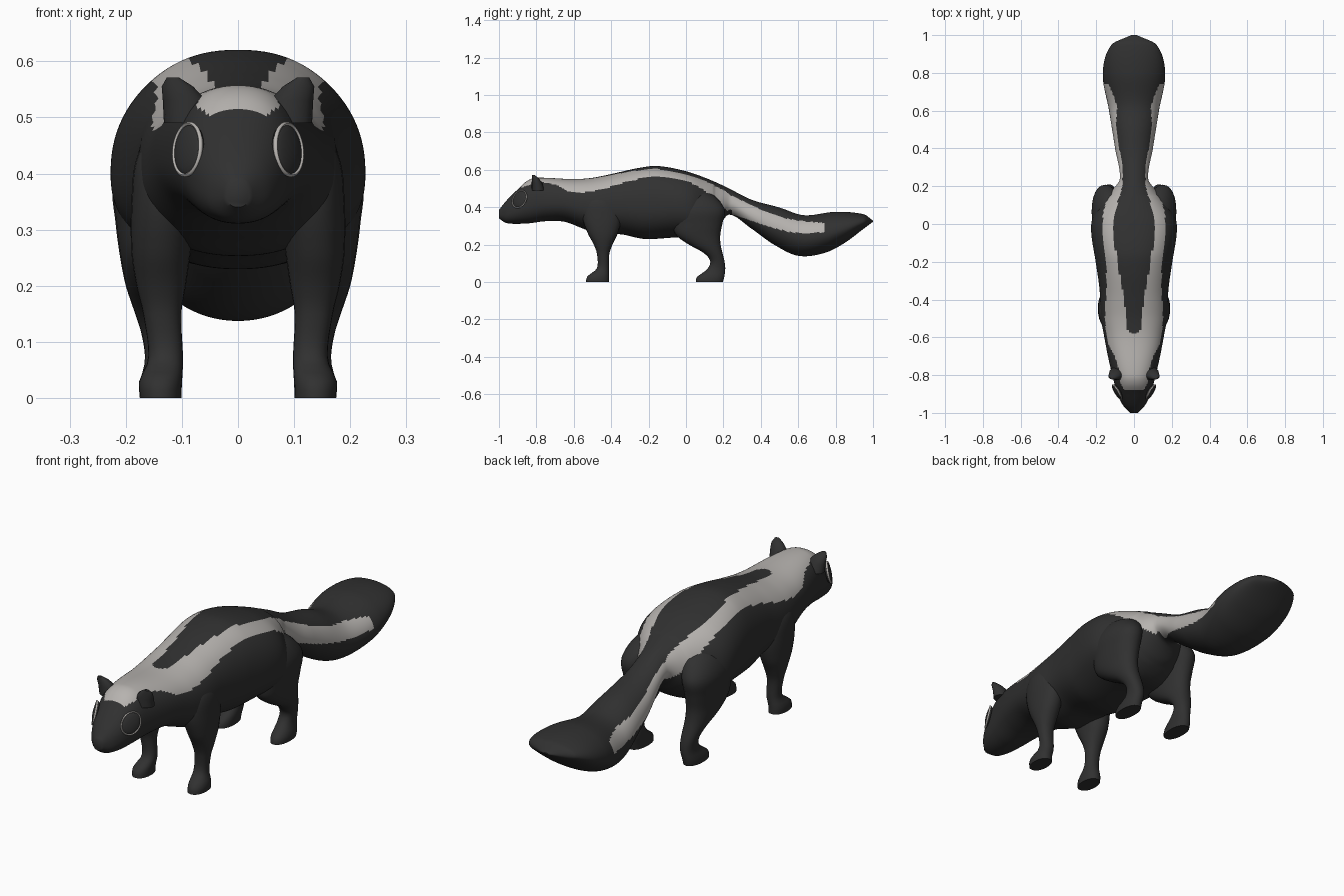
import bpy, bmesh, math
from mathutils import Vector, Matrix

if "Cube" in bpy.data.objects:
    bpy.data.objects.remove(bpy.data.objects["Cube"])


def material(name, rgb):
    m = bpy.data.materials.new(name)
    m.diffuse_color = (*rgb, 1)
    m.use_nodes = True
    m.node_tree.nodes["Principled BSDF"].inputs["Base Color"].default_value = m.diffuse_color
    return m


DARK = material("charcoal fur", (0.03, 0.03, 0.03))
PALE = material("pale stripe", (0.47, 0.45, 0.43))


def curve(keys, t, col=1):
    """Smooth interpolation through rows (t, value, ...)."""
    n = len(keys)
    if t <= keys[0][0]:
        return keys[0][col]
    if t >= keys[-1][0]:
        return keys[-1][col]
    i = next(k for k in range(n - 1) if keys[k + 1][0] >= t)

    def slope(k):
        a, b = keys[max(k - 1, 0)], keys[min(k + 1, n - 1)]
        return (b[col] - a[col]) / (b[0] - a[0])
    h = keys[i + 1][0] - keys[i][0]
    u = (t - keys[i][0]) / h
    p, q = keys[i][col], keys[i + 1][col]
    return (p * (1 + 2 * u) * (1 - u) ** 2 + q * u * u * (3 - 2 * u)
            + h * slope(i) * u * (1 - u) ** 2 + h * slope(i + 1) * u * u * (u - 1))


def oval(k, n, power):
    """Unit superellipse point."""
    a = 2 * math.pi * k / n
    s, c = math.sin(a), math.cos(a)
    e = 2 / power
    return math.copysign(abs(s) ** e, s), math.copysign(abs(c) ** e, c)


def loft(name, rings, mats, rule=None):
    bm = bmesh.new()
    loops = [[bm.verts.new(p) for p in ring] for ring in rings]
    n = len(loops[0])
    for a, b in zip(loops, loops[1:]):
        for k in range(n):
            bm.faces.new((a[k], a[(k + 1) % n], b[(k + 1) % n], b[k]))
    bm.faces.new(loops[0])
    bm.faces.new(loops[-1])
    bmesh.ops.recalc_face_normals(bm, faces=bm.faces)
    return finish(name, bm, mats, rule)


def finish(name, bm, mats, rule=None):
    for f in bm.faces:
        f.smooth = True
        if rule:
            f.material_index = rule(f.calc_center_median())
    me = bpy.data.meshes.new(name)
    bm.to_mesh(me)
    bm.free()
    for m in mats:
        me.materials.append(m)
    ob = bpy.data.objects.new(name, me)
    bpy.context.collection.objects.link(ob)
    bpy.context.view_layer.objects.active = ob
    ob.select_set(True)
    bpy.ops.object.shade_smooth_by_angle(angle=math.radians(50))
    ob.select_set(False)
    return ob


# Head, body and tail: y, top, bottom, half width
TOP = [(-1, .385), (-.96, .435), (-.9, .495), (-.85, .54), (-.8, .557), (-.6, .55), (-.5, .557),
       (-.4, .577), (-.25, .61), (-.15, .62), (0, .592), (.12, .55), (.22, .505), (.35, .44),
       (.5, .398), (.63, .357), (.8, .375), (.95, .362), (1, .328)]
BOTTOM = [(-1, .34), (-.96, .315), (-.85, .313), (-.75, .325), (-.65, .322), (-.55, .285),
          (-.47, .255), (-.35, .255), (-.22, .23), (-.05, .238), (.08, .235), (.17, .29),
          (.23, .36), (.35, .285), (.47, .2), (.6, .14), (.74, .155), (.85, .21), (.95, .285), (1, .322)]
WIDTH = [(-1, .02), (-.96, .058), (-.9, .088), (-.8, .115), (-.7, .138), (-.6, .157), (-.48, .178),
         (-.35, .182), (-.2, .203), (-.05, .226), (.03, .22), (.1, .18), (.18, .115), (.24, .075),
         (.4, .1), (.6, .132), (.8, .165), (.95, .118), (1, .015)]

# Stripe limits: lower edge, inner edge on the back, upper edge on the tail
LOW = [(-.89, .5), (-.85, .515), (-.8, .532), (-.7, .52), (-.62, .482), (-.52, .482), (-.4, .51),
       (-.3, .54), (-.15, .565), (0, .54), (.1, .487), (.2, .4), (.24, .365), (.3, .345),
       (.4, .31), (.5, .28), (.6, .262), (.74, .265)]
INNER = [(-.585, 0), (-.57, .028), (-.53, .042), (-.4, .052), (-.2, .088), (-.05, .105),
         (.1, .09), (.2, .062), (.25, .062)]
HIGH = [(.25, .46), (.4, .388), (.55, .337), (.74, .315)]


def stripe(c):
    if not -.88 < c.y < .74 or c.z < curve(LOW, c.y):
        return 0
    if c.y < .25:
        return int(abs(c.x) >= curve(INNER, c.y))
    return int(c.z < curve(HIGH, c.y))


rings = []
ROWS, SIDES = 300, 96
for i in range(ROWS + 1):
    y = -1 + 2 * i / ROWS
    top, bot, w = curve(TOP, y), curve(BOTTOM, y), curve(WIDTH, y)
    mid = bot + (top - bot) * .45
    power = 2.25 if y < .15 else 2
    ring = []
    for k in range(SIDES):
        s, c = oval(k, SIDES, power)
        ring.append((w * s, y, mid + c * (top - mid if c > 0 else mid - bot)))
    rings.append(ring)
loft("body_and_tail", rings, [DARK, PALE], stripe)

# Legs: z, centre x, centre y, half width, half depth
FRONT = [(0, .138, -.473, .037, .061), (.03, .138, -.47, .038, .058), (.07, .129, -.445, .031, .033),
         (.15, .135, -.443, .034, .033), (.2, .137, -.443, .044, .05), (.26, .137, -.445, .053, .08),
         (.35, .13, -.45, .06, .105), (.43, .12, -.46, .06, .09), (.48, .1, -.46, .045, .06)]
HIND = [(0, .138, .125, .037, .072), (.025, .138, .13, .038, .074), (.065, .132, .16, .034, .05),
        (.11, .136, .168, .035, .038), (.155, .143, .145, .042, .05), (.2, .148, .1, .052, .085),
        (.25, .15, .065, .06, .118), (.31, .152, .062, .066, .132), (.385, .15, .065, .073, .142),
        (.45, .125, .055, .07, .11), (.49, .1, .05, .05, .06)]

for name, keys in (("front_leg", FRONT), ("hind_leg", HIND)):
    for side, sx in (("left", 1), ("right", -1)):
        rings = []
        for i in range(33):
            z = keys[-1][0] * i / 32
            cx, cy, rx, ry = (curve(keys, z, j) for j in (1, 2, 3, 4))
            pts = [oval(k, 24, 2.2) for k in range(24)]
            rings.append([(sx * (cx + rx * s), cy + ry * c, z) for s, c in pts])
        loft(f"{name}_{side}", rings, [DARK])

for side, sx in (("left", 1), ("right", -1)):
    # Ears: small rounded wedges leaning outwards
    rings = []
    for z, cx, cy, rx, ry in ((.49, .09, -.79, .042, .035), (.53, .095, -.797, .039, .028),
                              (.555, .108, -.806, .028, .018), (.571, .116, -.815, .011, .007)):
        pts = [oval(k, 16, 2) for k in range(16)]
        rings.append([(sx * (cx + rx * s), cy + ry * c, z) for s, c in pts])
    loft(f"ear_{side}", rings, [DARK])

    # Eyes: shallow dark dome with a thin pale rim
    normal = Vector((sx * .82, -.53, .2)).normalized()
    long_axis = Vector((0, .62, .78))
    long_axis = (long_axis - normal * long_axis.dot(normal)).normalized()
    short_axis = normal.cross(long_axis)
    place = Matrix.Translation((sx * .087, -.888, .442)) @ Matrix(
        (long_axis, short_axis, normal)).transposed().to_4x4()
    bm = bmesh.new()
    bmesh.ops.create_uvsphere(bm, u_segments=32, v_segments=12, radius=1,
                              matrix=place @ Matrix.Diagonal((.05, .042, .013, 1)))
    bmesh.ops.recalc_face_normals(bm, faces=bm.faces)
    finish(f"eye_{side}", bm, [DARK])
    rings = []
    for i in range(49):
        a = 2 * math.pi * i / 48
        ring = []
        for k in range(8):
            s, c = oval(k, 8, 2)
            ring.append(place @ Vector(((.049 + .0035 * c) * math.cos(a),
                                        (.041 + .0035 * c) * math.sin(a), .004 + .004 * s)))
        rings.append(ring)
    loft(f"eye_rim_{side}", rings, [PALE])
